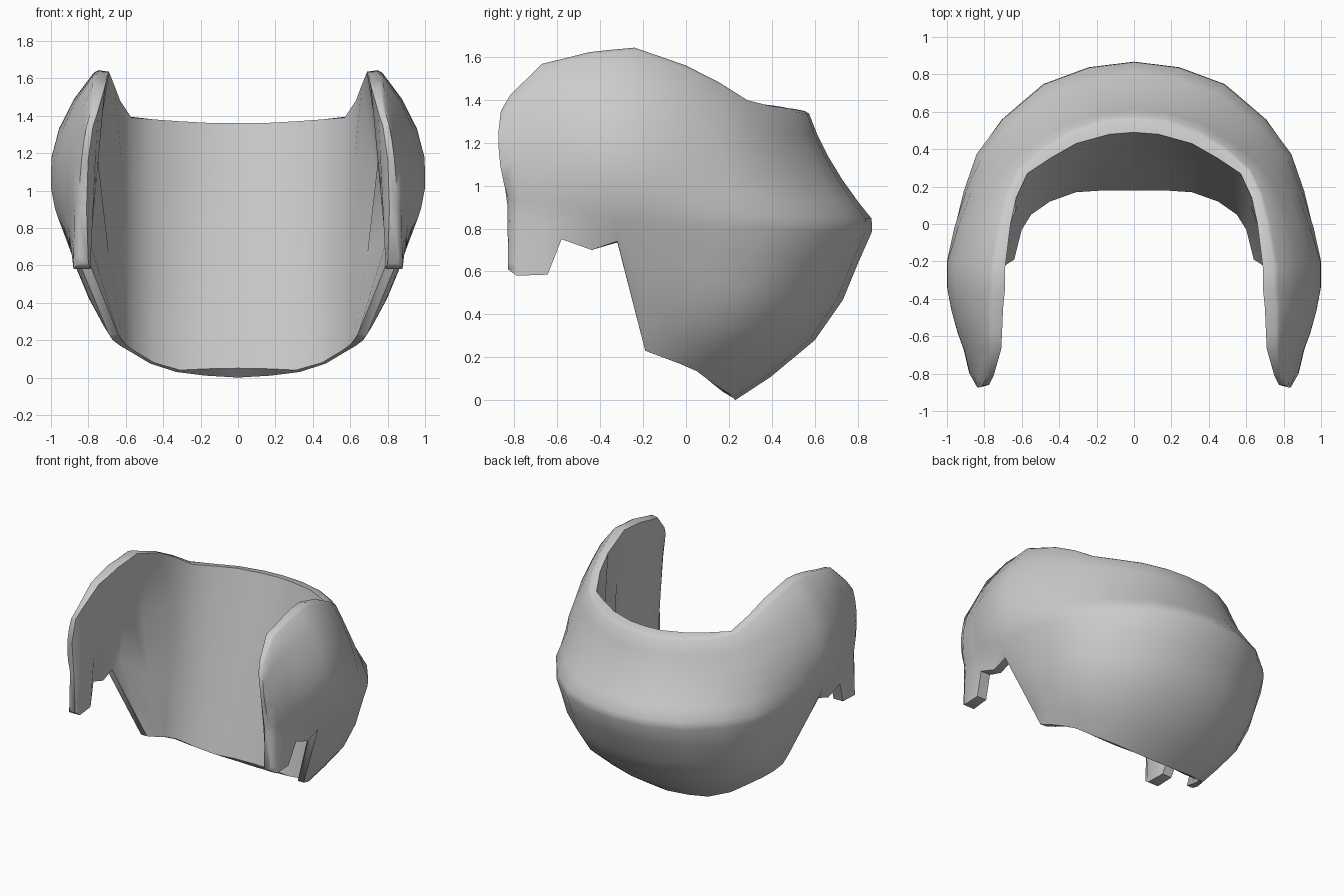
import bpy, bmesh, math
from mathutils import Vector

if "Cube" in bpy.data.objects:
    bpy.data.objects.remove(bpy.data.objects["Cube"])

# Guide curves of the right half, from centre back round to the front tip
TOP_OUT = [(0, .57, 1.345), (.16, .56, 1.345), (.34, .50, 1.355), (.50, .40, 1.37), (.62, .29, 1.40),
           (.68, .16, 1.48), (.72, 0, 1.56), (.76, -.24, 1.645), (.76, -.35, 1.635), (.77, -.45, 1.625),
           (.77, -.57, 1.595), (.77, -.67, 1.57), (.785, -.82, 1.425), (.81, -.863, 1.35)]
RIDGE = [(0, .87, .82), (.24, .84, .82), (.48, .75, .82), (.70, .56, .82), (.835, .37, .83),
         (.895, .17, .84), (.94, -.04, .85), (.965, -.20, .86), (.965, -.32, .86), (.945, -.45, .87),
         (.92, -.57, .88), (.895, -.66, .88), (.875, -.78, .90), (.85, -.822, .92)]
LOW_OUT = [(0, .23, 0), (.17, .22, .01), (.33, .20, .03), (.47, .13, .075), (.57, .05, .135),
           (.63, -.03, .17), (.67, -.11, .20), (.69, -.19, .23), (.90, -.32, .74), (.90, -.44, .70),
           (.90, -.58, .75), (.88, -.645, .585), (.88, -.79, .58), (.85, -.83, .61)]
TOP_IN = [(0, .49, 1.36), (.13, .48, 1.36), (.31, .43, 1.37), (.45, .35, 1.38), (.57, .27, 1.39),
          (.63, .14, 1.48), (.66, 0, 1.56), (.69, -.24, 1.635), (.69, -.35, 1.625), (.70, -.45, 1.61),
          (.705, -.57, 1.58), (.71, -.67, 1.56), (.75, -.81, 1.42), (.775, -.86, 1.345)]
LOW_IN = [(0, .18, .05), (.16, .18, .047), (.31, .17, .04), (.45, .12, .08), (.55, .05, .14),
          (.60, -.03, .175), (.62, -.11, .20), (.64, -.19, .23), (.845, -.32, .735), (.835, -.44, .70),
          (.82, -.58, .75), (.80, -.645, .585), (.79, -.79, .58), (.80, -.83, .61)]
BULGE_UP = [-.035, -.035, -.03, -.015, .01, .05, .08, .12, .12, .105, .085, .065, .04, .03]
BULGE_LOW = [.15, .15, .14, .13, .10, .06, .03, .02, 0, 0, 0, 0, 0, 0]
# Inner wall points where the flat cheek panel meets the rounded back
CHEEK = {6: ((.69, -.10, .65), (.742, -.09, 1.09)), 7: ((.815, -.26, .80), (.755, -.24, 1.22))}
COLS = len(RIDGE)


def outward(i):
    """Horizontal outward direction at a column."""
    if i == 0:
        return Vector((0, 1, 0))
    if i == COLS - 1:
        return Vector((.3, -.95, 0))
    d = Vector(RIDGE[i + 1]) - Vector(RIDGE[i - 1])
    return Vector((-d.y, d.x, 0)).normalized()


def section(i):
    """Closed cross-section loop of the shell at a column."""
    to, r, lo, ti, li = (Vector(c[i]) for c in (TOP_OUT, RIDGE, LOW_OUT, TOP_IN, LOW_IN))
    n = outward(i)
    if i < 7:  # the ridge is crisper round the back
        r += n * .018
    upper = [r.lerp(to, t) + n * BULGE_UP[i] * 4 * t * (1 - t) for t in (.8, .6, .4, .2, .05)]
    lower = [r.lerp(lo, t) + n * BULGE_LOW[i] * math.sin(math.pi * t ** 1.35)
             for t in (.04, .22, .43, .66, .87)]
    # softened rim, outer wall, bottom rim
    pts = [to.lerp(ti, .18), to.lerp(upper[0], .1)] + upper + lower + [lo, li]
    if i in CHEEK:
        pts += [Vector(p) for p in CHEEK[i]]
    else:
        for t in (.4, .75):
            p = li.lerp(ti, t)
            if i == COLS - 1:  # the front edge bows forward and outward
                p += Vector((.02, .01 if t < .5 else -.015, 0))
            pts.append(p)
    return pts + [ti]


# Wrap-around shell
bm = bmesh.new()
loops = [[bm.verts.new(p) for p in section(i)] for i in range(COLS)]
for a, b in zip(loops, loops[1:]):
    for k in range(len(a)):
        m = (k + 1) % len(a)
        bm.faces.new((a[k], a[m], b[m], b[k]))

# Front edge cap, as strips between the outer and inner walls
e = loops[-1]
for ids in ((0, 1, 2, 3, 15, 16), (3, 4, 5, 6, 14, 15), (6, 7, 8, 9, 10, 11, 12, 13, 14)):
    bm.faces.new([e[k] for k in ids])

# Crisp rim edges: bottom outer, bottom inner, top inner and inner front
crisp = [(a[k], b[k]) for a, b in zip(loops, loops[1:]) for k in (12, 13, 16)]
crisp += [(e[k], e[k + 1]) for k in (13, 14, 15)]
for pair in crisp:
    bm.edges.get(pair).smooth = False

# Mirror to the left half
geo = bm.verts[:] + bm.edges[:] + bm.faces[:]
dup = bmesh.ops.duplicate(bm, geom=geo)["geom"]
for v in dup:
    if isinstance(v, bmesh.types.BMVert):
        v.co.x = -v.co.x
bmesh.ops.reverse_faces(bm, faces=[f for f in dup if isinstance(f, bmesh.types.BMFace)])
bmesh.ops.remove_doubles(bm, verts=bm.verts[:], dist=.0005)
bmesh.ops.recalc_face_normals(bm, faces=bm.faces[:])

mesh = bpy.data.meshes.new("wrap_shell")
bm.to_mesh(mesh)
bm.free()
shell = bpy.data.objects.new("wrap_shell", mesh)
bpy.context.collection.objects.link(shell)

grey = bpy.data.materials.new("plain_grey")
grey.diffuse_color = (.6, .6, .6, 1)
grey.use_nodes = True
grey.node_tree.nodes["Principled BSDF"].inputs["Base Color"].default_value = grey.diffuse_color
mesh.materials.append(grey)

bpy.context.view_layer.objects.active = shell
shell.select_set(True)
bpy.ops.object.shade_smooth_by_angle(angle=math.radians(62), keep_sharp_edges=True)
